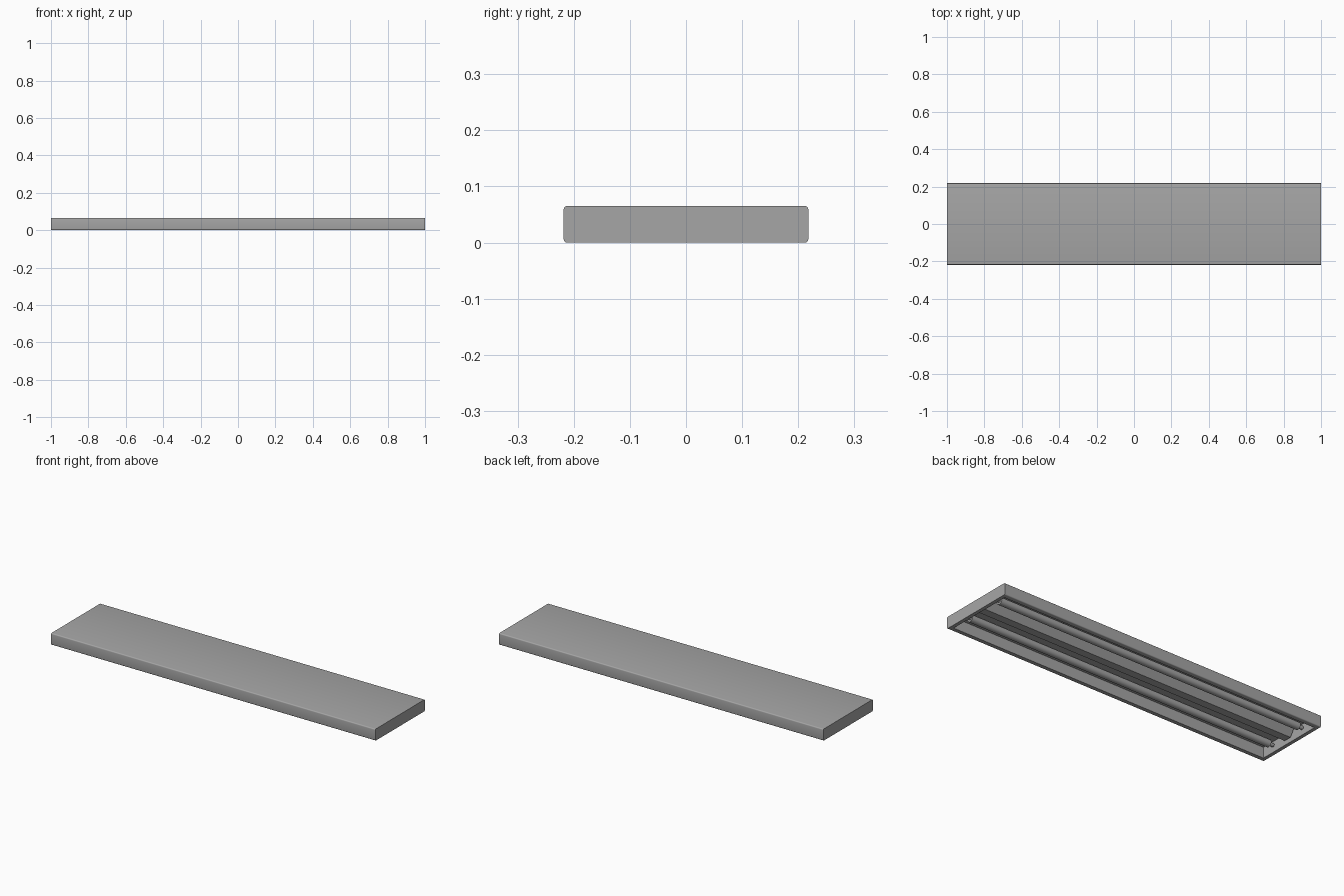
import bpy
import bmesh
import math
from mathutils import Matrix, Vector

cube = bpy.data.objects.get("Cube")
if cube:
    bpy.data.objects.remove(cube, do_unlink=True)

HALF_L, HALF_W, HEIGHT = 1.0, 0.218, 0.065
RIM = 0.028
CEILING = 0.06
TUBE_Y, TUBE_Z, TUBE_R, TUBE_HALF = 0.11, 0.032, 0.02, 0.945

grey = bpy.data.materials.new("mid grey metal")
grey.use_nodes = True
colour = (0.38, 0.38, 0.38, 1)
grey.diffuse_color = colour
grey.node_tree.nodes["Principled BSDF"].inputs["Base Color"].default_value = colour


def finish(name, bm, smooth=False):
    """Turn a bmesh into a named grey object."""
    bmesh.ops.recalc_face_normals(bm, faces=bm.faces[:])
    mesh = bpy.data.meshes.new(name)
    bm.to_mesh(mesh)
    bm.free()
    mesh.materials.append(grey)
    obj = bpy.data.objects.new(name, mesh)
    bpy.context.collection.objects.link(obj)
    if smooth:
        bpy.ops.object.select_all(action="DESELECT")
        obj.select_set(True)
        bpy.context.view_layer.objects.active = obj
        bpy.ops.object.shade_smooth_by_angle(angle=math.radians(40))
    return obj


def add_cylinder(bm, x, y, z, radius, length):
    """Cylinder lying along x."""
    place = Matrix.Translation((x, y, z)) @ Matrix.Rotation(math.pi / 2, 4, "Y")
    bmesh.ops.create_cone(bm, cap_ends=True, segments=24, radius1=radius,
                          radius2=radius, depth=length, matrix=place)


# Housing: long box with rounded long edges and a recess in the underside
bm = bmesh.new()
size = Matrix.Diagonal((2 * HALF_L, 2 * HALF_W, HEIGHT, 1))
bmesh.ops.create_cube(bm, size=1, matrix=Matrix.Translation((0, 0, HEIGHT / 2)) @ size)
long_edges = [e for e in bm.edges if abs(e.verts[0].co.x - e.verts[1].co.x) > 1]
bmesh.ops.bevel(bm, geom=long_edges, offset=0.006, segments=4, profile=0.5,
                affect="EDGES")
bm.normal_update()
bottom = min(bm.faces, key=lambda f: f.calc_center_median().z)
bmesh.ops.inset_region(bm, faces=[bottom], thickness=RIM)
cut = bmesh.ops.extrude_face_region(bm, geom=[bottom])
verts = [g for g in cut["geom"] if isinstance(g, bmesh.types.BMVert)]
bmesh.ops.translate(bm, verts=verts, vec=Vector((0, 0, CEILING)))
if bottom.is_valid:
    bmesh.ops.delete(bm, geom=[bottom], context="FACES_ONLY")
finish("housing", bm, smooth=True)

# Centre ridge: tapered cover between the two tubes
bm = bmesh.new()
ridge_x = HALF_L - RIM
profile = [(-0.05, CEILING), (-0.022, 0.018), (0.022, 0.018), (0.05, CEILING)]
face = bm.faces.new([bm.verts.new((-ridge_x, y, z)) for y, z in profile])
run = bmesh.ops.extrude_face_region(bm, geom=[face])
verts = [g for g in run["geom"] if isinstance(g, bmesh.types.BMVert)]
bmesh.ops.translate(bm, verts=verts, vec=Vector((2 * ridge_x, 0, 0)))
finish("centre_ridge", bm)

# Two lamp tubes, each with a narrow holder at both ends
for side, label in ((1, "back"), (-1, "front")):
    bm = bmesh.new()
    add_cylinder(bm, 0, side * TUBE_Y, TUBE_Z, TUBE_R, 2 * TUBE_HALF)
    finish(label + "_tube", bm, smooth=True)

    bm = bmesh.new()
    for end in (1, -1):
        add_cylinder(bm, end * (TUBE_HALF + ridge_x) / 2, side * TUBE_Y, TUBE_Z,
                     TUBE_R * 0.5, ridge_x - TUBE_HALF)
    finish(label + "_tube_holders", bm, smooth=True)
